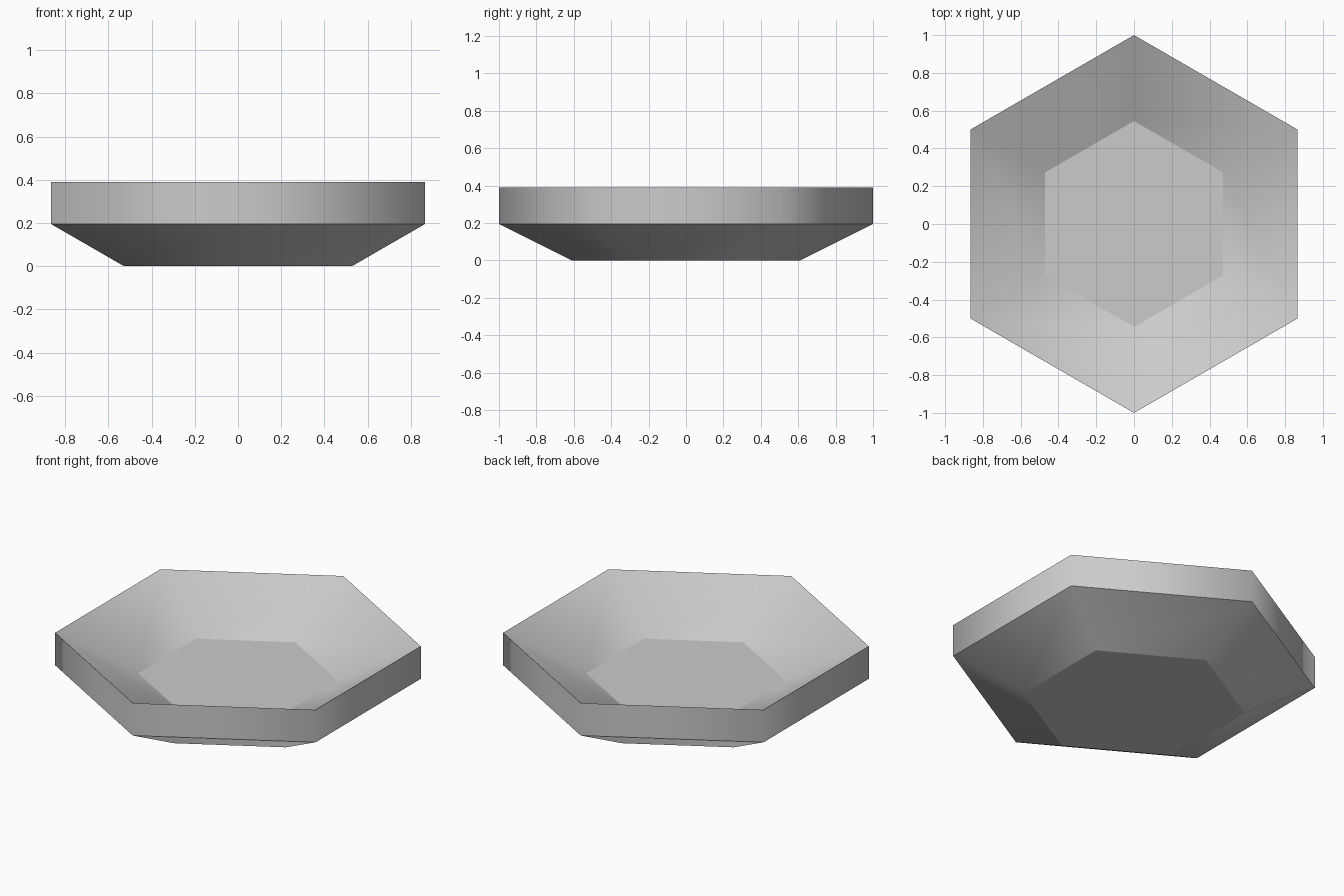
import bpy, bmesh, math

cube = bpy.data.objects.get("Cube")
if cube:
    bpy.data.objects.remove(cube, do_unlink=True)

SIDES = 6

grey = bpy.data.materials.new("plain_grey")
grey.use_nodes = True
colour = (0.6, 0.6, 0.6, 1)
grey.diffuse_color = colour
grey.node_tree.nodes["Principled BSDF"].inputs["Base Color"].default_value = colour


def ring(bm, radius, z):
    """One hexagon of vertices with corners on the y axis."""
    angles = [math.pi / 2 + 2 * math.pi * i / SIDES for i in range(SIDES)]
    return [bm.verts.new((radius * math.cos(a), radius * math.sin(a), z)) for a in angles]


# Profile of the bowl from the underside, over the rim, to the inner floor
profile = [(0.61, 0), (1, 0.195), (1, 0.39), (0.545, 0.165)]
bm = bmesh.new()
rings = [ring(bm, r, z) for r, z in profile]

# Sloping underside, upright band and inner slope, smooth around the corners
for low, high in zip(rings, rings[1:]):
    for i in range(SIDES):
        j = (i + 1) % SIDES
        bm.faces.new((low[i], low[j], high[j], high[i])).smooth = True

# Flat base and inner floor
bm.faces.new(reversed(rings[0]))
bm.faces.new(rings[-1])

# Keep the horizontal edges crisp
for loop in rings:
    for i in range(SIDES):
        bm.edges.get((loop[i], loop[(i + 1) % SIDES])).smooth = False

bmesh.ops.recalc_face_normals(bm, faces=bm.faces)
mesh = bpy.data.meshes.new("hexagonal_dish")
bm.to_mesh(mesh)
bm.free()
mesh.materials.append(grey)
dish = bpy.data.objects.new("hexagonal_dish", mesh)
bpy.context.collection.objects.link(dish)
